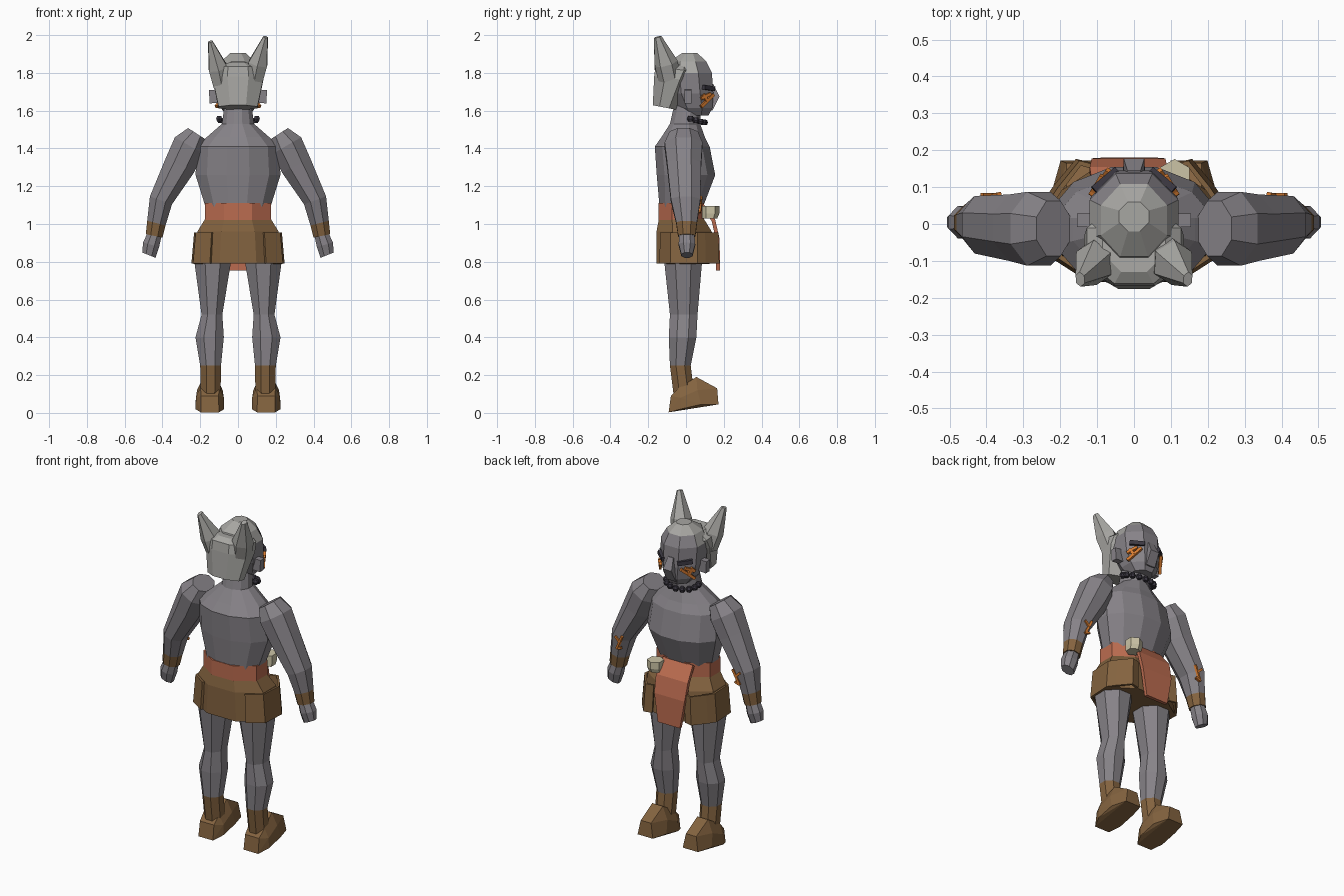
import bpy, bmesh, math
from mathutils import Vector, Matrix

cube = bpy.data.objects.get("Cube")
if cube:
    bpy.data.objects.remove(cube, do_unlink=True)


def material(name, rgb):
    m = bpy.data.materials.new(name)
    m.use_nodes = True
    m.diffuse_color = (*rgb, 1)
    m.node_tree.nodes["Principled BSDF"].inputs["Base Color"].default_value = (*rgb, 1)
    return m


SKIN = material("grey skin", (0.24, 0.225, 0.245))
FUR = material("pale fur", (0.39, 0.385, 0.365))
LEATHER = material("brown leather", (0.23, 0.125, 0.05))
CLOTH = material("rust cloth", (0.50, 0.15, 0.08))
PAINT = material("orange paint", (0.68, 0.20, 0.03))
DARK = material("dark hair", (0.045, 0.04, 0.055))
BONE = material("cream bone", (0.60, 0.55, 0.38))


def finish(name, bm, mats, rule=None):
    bmesh.ops.recalc_face_normals(bm, faces=bm.faces)
    if rule:
        for f in bm.faces:
            f.material_index = rule(f.calc_center_median())
    me = bpy.data.meshes.new(name)
    bm.to_mesh(me)
    bm.free()
    for m in mats:
        me.materials.append(m)
    ob = bpy.data.objects.new(name, me)
    bpy.context.collection.objects.link(ob)
    return ob


def loft(name, rings, mats, rule=None, sides=8, side=1):
    """Rings are (x, y, z, half width, half depth, tilt about y, tilt about x)."""
    bm = bmesh.new()
    fit = math.cos(math.pi / sides)
    loops = []
    for x, y, z, rx, ry, *tilt in rings:
        ty, tx = (list(tilt) + [0, 0])[:2]
        rot = Matrix.Rotation(math.radians(ty), 3, 'Y') @ Matrix.Rotation(math.radians(tx), 3, 'X')
        loop = []
        for i in range(sides):
            a = (i + 0.5) * math.tau / sides
            p = rot @ Vector((rx * math.cos(a) / fit, ry * math.sin(a) / fit, 0)) + Vector((x, y, z))
            loop.append(bm.verts.new((p.x * side, p.y, p.z)))
        loops.append(loop)
    for a, b in zip(loops, loops[1:]):
        for i in range(sides):
            j = (i + 1) % sides
            bm.faces.new((a[i], a[j], b[j], b[i]))
    bm.faces.new(loops[0])
    bm.faces.new(loops[-1])
    return finish(name, bm, mats, rule)


def bar(name, p, q, width, depth, mat, side=1):
    """Box stretched between two points."""
    p, q = Vector(p), Vector(q)
    p.x *= side
    q.x *= side
    d = q - p
    bm = bmesh.new()
    mat4 = (Matrix.Translation((p + q) / 2) @ d.to_track_quat('Z', 'Y').to_matrix().to_4x4()
            @ Matrix.Diagonal((width, depth, d.length, 1)))
    bmesh.ops.create_cube(bm, size=1, matrix=mat4)
    return finish(name, bm, [mat])


def strip(name, lines, thick, mat, side=1):
    """Bent sheet through rows of points, thickened."""
    bm = bmesh.new()
    rows = [[bm.verts.new((x * side, y, z)) for x, y, z in row] for row in lines]
    for a, b in zip(rows, rows[1:]):
        for i in range(len(a) - 1):
            bm.faces.new((a[i], a[i + 1], b[i + 1], b[i]))
    ob = finish(name, bm, [mat])
    mod = ob.modifiers.new("thickness", 'SOLIDIFY')
    mod.thickness = thick
    mod.offset = 0
    return ob


# Torso, belt and skirt
loft("torso", [(0, -.025, 1.09, .172, .115), (0, 0, 1.26, .225, .155), (0, -.02, 1.41, .215, .145),
               (0, -.015, 1.46, .165, .115), (0, -.005, 1.53, .085, .08), (0, .01, 1.64, .07, .07)],
     [SKIN], sides=12)
loft("belt", [(0, -.025, 1.02, .176, .12), (0, -.025, 1.11, .176, .12)], [CLOTH])
loft("skirt", [(0, 0, .79, .235, .157), (0, -.01, .96, .215, .146), (0, -.025, 1.03, .172, .118)], [LEATHER])
for s, label in ((1, "left"), (-1, "right")):
    path = [(.145, -.135), (.232, -.08), (.24, .06), (.212, .1), (.155, .17), (.11, .158)]
    strip(label + "_hip_flap", [[(x, y, .79) for x, y in path],
                                [(x * .94, y * .97, .955) for x, y in path]], .014, LEATHER, s)

# Front cloth and bone toggle
strip("front_cloth", [[(-.11, .085, 1.10), (.085, .085, 1.10)], [(-.12, .145, 1.02), (.09, .145, 1.02)],
                      [(-.115, .168, .92), (.085, .168, .92)],
                      [(-.085, .17, .755), (.06, .17, .755)]], .02, CLOTH)
loft("bone_toggle", [(.11, .125, 1.03, .036, .035), (.11, .13, 1.055, .04, .04),
                     (.11, .13, 1.095, .04, .04)], [BONE], sides=6)

# Head and face
loft("head", [(0, .055, 1.575, .06, .065), (0, .045, 1.615, .092, .095), (0, .025, 1.69, .116, .12),
              (0, .015, 1.80, .12, .122), (0, .01, 1.86, .09, .098), (0, .02, 1.905, .04, .04)],
     [SKIN, FUR], lambda c: int(c.z > 1.815 and c.y < .09))
loft("nose", [(0, .115, 1.60, .03, .025), (0, .147, 1.675, .028, .03), (0, .125, 1.74, .018, .02)],
     [SKIN], sides=4)
loft("fur_hood", [(0, -.115, 1.617, .103, .062, 0, -11), (0, -.072, 1.77, .135, .097, 0, -7),
                  (0, -.055, 1.82, .128, .108, 0, -8), (0, -.045, 1.85, .085, .085, 0, -3)], [FUR])
for s, label, tip in ((1, "left", 0), (-1, "right", -.025)):
    loft(label + "_fur_ear", [(.088, -.085, 1.76 + tip, .043, .052, 15, 15),
                              (.106, -.105, 1.85 + tip, .05, .054, 15, 15),
                              (.146, -.15, 1.99 + tip, .012, .018, 15, 15)], [FUR], sides=6, side=s)
    bar(label + "_ear", (.126, .01, 1.64), (.13, .01, 1.71), .036, .048, SKIN, s)
    bar(label + "_brow", (.108, .092, 1.725), (.045, .145, 1.715), .024, .024, DARK, s)
    # Cheek paint
    for k, (p, q) in enumerate((((.114, .08, 1.62), (.068, .145, 1.685)),
                                ((.094, .112, 1.65), (.108, .09, 1.685)),
                                ((.115, .08, 1.665), (.085, .13, 1.69)))):
        bar(f"{label}_cheek_paint_{k}", p, q, .016, .016, PAINT, s)
    # Forearm paint
    for k, (p, q) in enumerate((((.365, .08, 1.145), (.405, .072, 1.06)),
                                ((.38, .078, 1.105), (.412, .077, 1.135)),
                                ((.375, .073, 1.072), (.405, .073, 1.062)))):
        bar(f"{label}_arm_paint_{k}", p, q, .013, .013, PAINT, s)

    # Arms with cuffs
    loft(label + "_arm", [(.218, -.012, 1.478, .055, .075, -33), (.258, -.013, 1.415, .088, .1, -30),
                          (.308, -.01, 1.31, .084, .09, -27), (.408, -.002, 1.125, .062, .078, -20),
                          (.432, .003, 1.005, .05, .055, -14), (.444, .004, .937, .045, .046, -12)],
         [SKIN, LEATHER], lambda c: int(c.z < 1.0), side=s)
    loft(label + "_hand", [(.442, .004, .945, .038, .04, -12), (.46, .005, .89, .044, .044, -16),
                           (.472, .005, .835, .038, .03, -22)], [SKIN], side=s)

    # Legs and boots
    loft(label + "_leg", [(.145, -.005, .05, .052, .055), (.145, -.03, .25, .055, .055),
                          (.15, -.018, .40, .075, .073), (.138, -.012, .52, .055, .073),
                          (.134, -.015, .80, .097, .10), (.125, -.015, .9, .09, .10)],
         [SKIN, LEATHER], lambda c: int(c.z < .25), side=s)
    # Feet: rows of (y, z, half width), mirrored and wrapped
    bm = bmesh.new()
    for y, z, w in ((-.092, .003, .048), (.172, .045, .05), (.165, .13, .034), (.055, .19, .035),
                    (-.035, .135, .05), (-.08, .09, .046), (-.03, .02, .076), (.08, .045, .076),
                    (.06, .12, .068), (-.03, .08, .074)):
        for e in (-1, 1):
            bm.verts.new((s * .149 + e * w, y, z))
    bmesh.ops.convex_hull(bm, input=bm.verts[:])
    bmesh.ops.dissolve_limit(bm, angle_limit=.05, verts=bm.verts[:], edges=bm.edges[:])
    finish(label + "_foot", bm, [LEATHER])

# Beard beads around the jaw
for k in range(9):
    a = math.radians(-5 + k * 190 / 8)
    c = Vector((.1 * math.cos(a), .03 + .068 * math.sin(a), 1.555 - .018 * math.sin(a)))
    loft(f"beard_bead_{k}", [(c.x, c.y, c.z - .014, .011, .011), (c.x, c.y, c.z, .016, .016),
                             (c.x, c.y, c.z + .014, .011, .011)], [DARK], sides=6)
